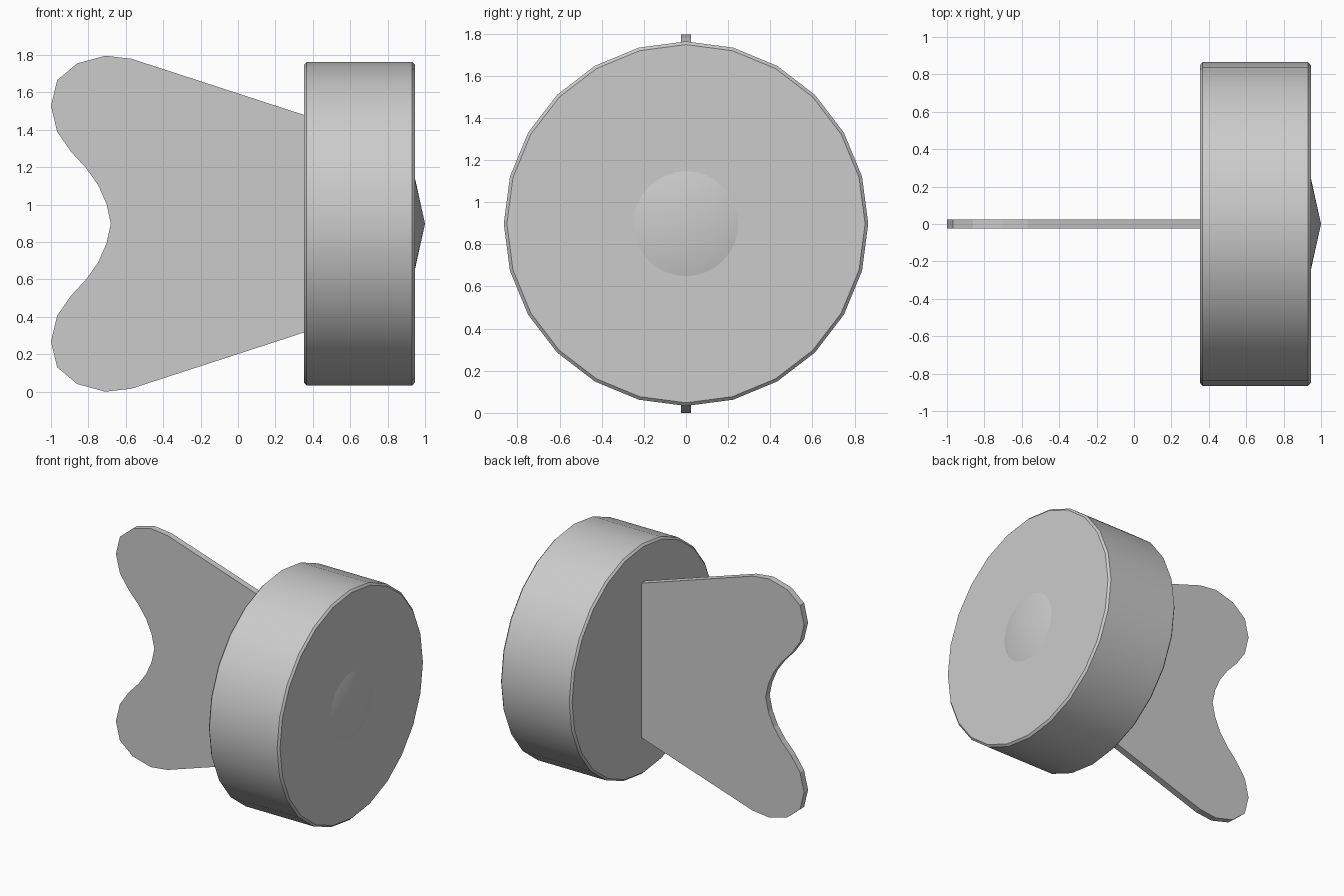
import bpy, bmesh, math

if "Cube" in bpy.data.objects:
    bpy.data.objects.remove(bpy.data.objects["Cube"])

CZ = 0.898  # height of the central axis


def make_object(name, bm, smooth_angle=None):
    bmesh.ops.recalc_face_normals(bm, faces=bm.faces[:])
    mesh = bpy.data.meshes.new(name)
    bm.to_mesh(mesh)
    bm.free()
    obj = bpy.data.objects.new(name, mesh)
    bpy.context.collection.objects.link(obj)
    if smooth_angle:
        bpy.ops.object.select_all(action='DESELECT')
        obj.select_set(True)
        bpy.context.view_layer.objects.active = obj
        bpy.ops.object.shade_smooth_by_angle(angle=math.radians(smooth_angle))
    return obj


def lathe_x(name, profile, sides, smooth_angle):
    """Revolve (x, radius) points about the x axis; the ends are capped."""
    bm = bmesh.new()
    rings = []
    for x, r in profile:
        if r == 0:
            rings.append([bm.verts.new((x, 0, CZ))] * sides)
        else:
            angles = [2 * math.pi * i / sides for i in range(sides)]
            rings.append([bm.verts.new((x, r * math.sin(a), CZ + r * math.cos(a)))
                          for a in angles])
    for a, b in zip(rings, rings[1:]):
        for i in range(sides):
            j = (i + 1) % sides
            quad = list(dict.fromkeys((a[i], a[j], b[j], b[i])))
            bm.faces.new(quad)
    for ring in (rings[0], rings[-1]):
        if len(set(ring)) > 2:
            bm.faces.new(ring)
    return make_object(name, bm, smooth_angle)


# Round head with chamfered rims
lathe_x("round_head", [(0.353, 0.85), (0.367, 0.865), (0.931, 0.865), (0.945, 0.85)], 24, 30)

# Shallow centre point on the head's face
lathe_x("centre_point", [(0.943, 0.258), (1.0, 0)], 32, 30)

# Flat forked tail: upper half of the outline, mirrored about the axis
half = [(0.358, 0.58), (-0.57, 0.882), (-0.71, 0.898), (-0.86, 0.857),
        (-0.967, 0.767), (-1.0, 0.63), (-0.967, 0.492), (-0.893, 0.385),
        (-0.81, 0.295), (-0.747, 0.205), (-0.703, 0.105)]
outline = half + [(-0.68, 0)] + [(x, -z) for x, z in reversed(half)]
bm = bmesh.new()
face = bm.faces.new([bm.verts.new((x, -0.024, CZ + z)) for x, z in outline])
ext = bmesh.ops.extrude_face_region(bm, geom=[face])
bmesh.ops.translate(bm, vec=(0, 0.048, 0),
                    verts=[g for g in ext["geom"] if isinstance(g, bmesh.types.BMVert)])
make_object("forked_tail", bm)
